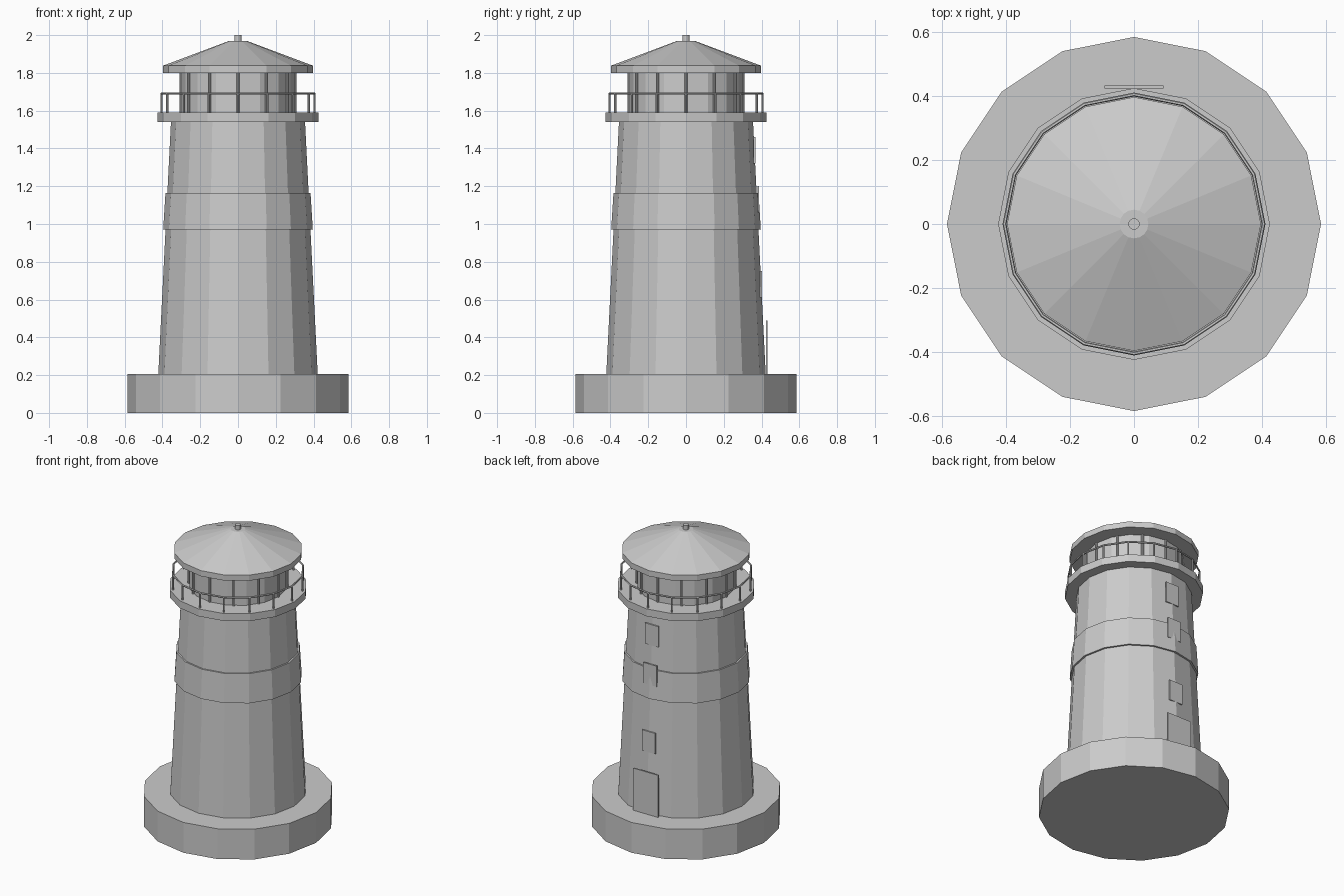
import bpy
from math import sin, cos, tau

if "Cube" in bpy.data.objects:
    bpy.data.objects.remove(bpy.data.objects["Cube"], do_unlink=True)

SIDES = 16
grey = bpy.data.materials.new("stone grey")
grey.use_nodes = True
grey.diffuse_color = (0.6, 0.6, 0.6, 1)
grey.node_tree.nodes["Principled BSDF"].inputs["Base Color"].default_value = (0.6, 0.6, 0.6, 1)


def finish(name):
    ob = bpy.context.object
    ob.name = name
    ob.data.materials.append(grey)
    return ob


def drum(name, r_low, r_high, z_low, z_high, sides=SIDES, x=0, y=0):
    """Upright faceted cylinder or cone frustum."""
    bpy.ops.mesh.primitive_cone_add(
        vertices=sides, radius1=r_low, radius2=r_high, depth=z_high - z_low,
        location=(x, y, (z_low + z_high) / 2))
    return finish(name)


def plate(name, width, y, z_low, z_high, thickness):
    """Thin upright panel on the back wall."""
    bpy.ops.mesh.primitive_cube_add(size=1, location=(0, y, (z_low + z_high) / 2))
    ob = finish(name)
    ob.scale = (width, thickness, z_high - z_low)


def ring_of_posts(name, count, ring_radius, post_radius, z_low, z_high):
    for i in range(count):
        a = tau * i / count
        drum(f"{name}_{i + 1}", post_radius, post_radius, z_low, z_high, 8,
             ring_radius * cos(a), ring_radius * sin(a))


# Masonry: plinth, tapered tower and its raised band
drum("plinth", 0.585, 0.585, 0, 0.205)
drum("tower", 0.422, 0.355, 0.205, 1.54)
drum("tower_band", 0.396, 0.384, 0.97, 1.165)

# Gallery deck with railing
drum("gallery_deck", 0.425, 0.425, 1.54, 1.59)
ring_of_posts("railing_post", SIDES, 0.405, 0.006, 1.59, 1.69)
bpy.ops.mesh.primitive_torus_add(
    major_segments=SIDES, minor_segments=6, major_radius=0.405,
    minor_radius=0.006, location=(0, 0, 1.69))
finish("handrail")

# Lantern room with glazing bars
drum("lantern_room", 0.302, 0.302, 1.59, 1.80)
ring_of_posts("glazing_bar", 12, 0.302, 0.008, 1.59, 1.80)

# Roof with straight eave, flat cap and finial
drum("roof_eave", 0.397, 0.397, 1.80, 1.838)
drum("roof", 0.397, 0.045, 1.838, 1.97)
drum("finial", 0.018, 0.018, 1.965, 2.0, 12)

# Door and windows up the back wall
plate("door", 0.185, 0.428, 0.205, 0.49, 0.009)
for label, y, top in (("lower", 0.397, 0.75), ("middle", 0.382, 1.20), ("upper", 0.363, 1.46)):
    plate(f"{label}_window", 0.10, y, top - 0.14, top, 0.009)
